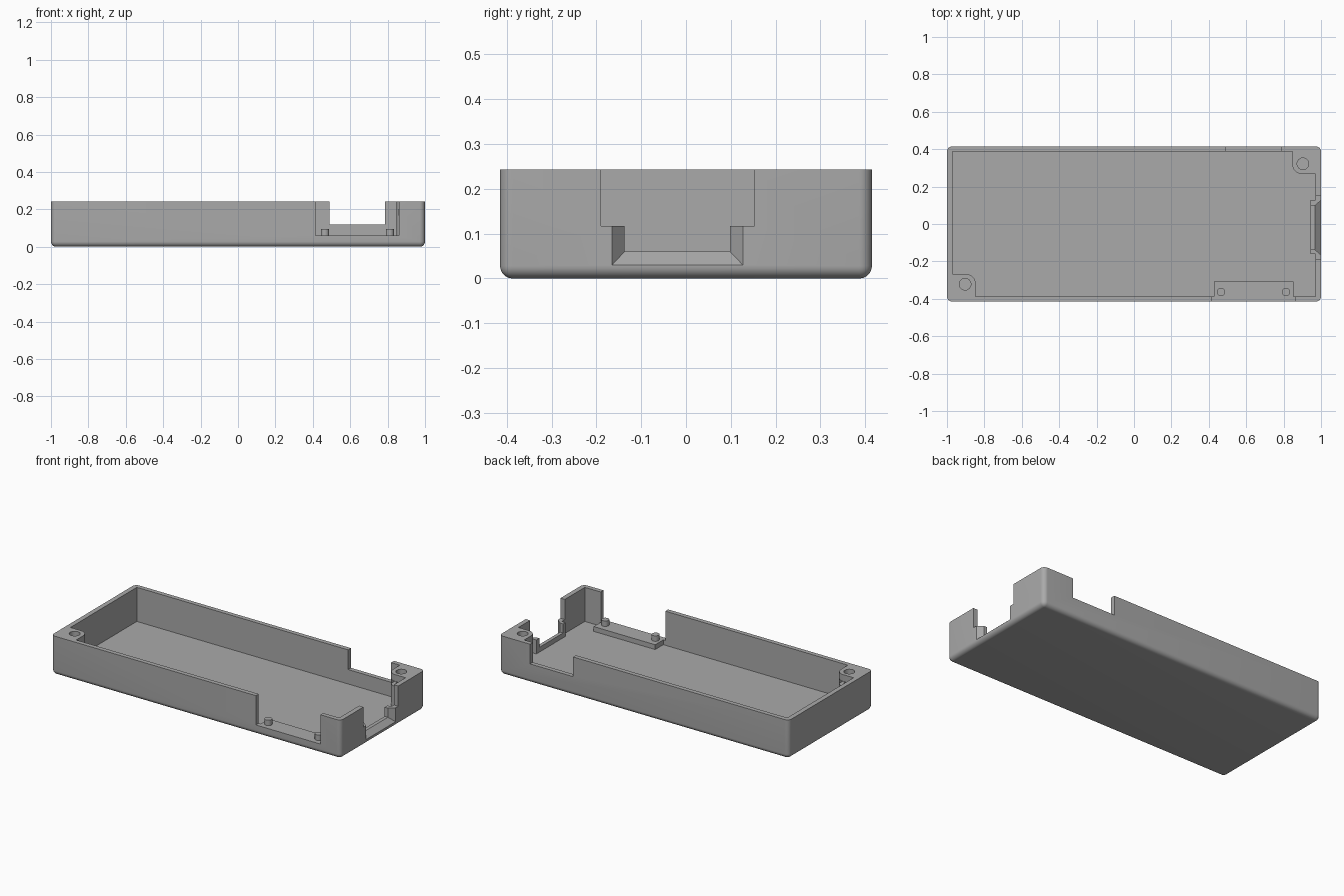
import bpy, bmesh, math

if "Cube" in bpy.data.objects:
    bpy.data.objects.remove(bpy.data.objects["Cube"], do_unlink=True)

L, W, H = 1.0, 0.415, 0.243      # half length, half width, height
IX, IY, FLOOR = 0.97, 0.387, 0.03
LEDGE = 0.06
PORT_TOP = 0.117

grey = bpy.data.materials.new("plain grey")
grey.use_nodes = True
colour = (0.4, 0.4, 0.4, 1)
grey.diffuse_color = colour
grey.node_tree.nodes["Principled BSDF"].inputs["Base Color"].default_value = colour


def finish(name, bm):
    bmesh.ops.recalc_face_normals(bm, faces=bm.faces)
    mesh = bpy.data.meshes.new(name)
    bm.to_mesh(mesh)
    bm.free()
    mesh.materials.append(grey)
    ob = bpy.data.objects.new(name, mesh)
    bpy.context.scene.collection.objects.link(ob)
    return ob


def box(name, x, y, z, round_if=None, radius=0.0):
    """Box from ranges; edges passing round_if(midpoint, direction) are rounded."""
    bm = bmesh.new()
    bmesh.ops.create_cube(bm, size=1)
    for v in bm.verts:
        v.co = [r[0] if c < 0 else r[1] for r, c in zip((x, y, z), v.co)]
    if round_if:
        edges = [e for e in bm.edges
                 if round_if((e.verts[0].co + e.verts[1].co) / 2,
                             (e.verts[1].co - e.verts[0].co).normalized())]
        bmesh.ops.bevel(bm, geom=edges, offset=radius, segments=8,
                        profile=0.5, affect='EDGES')
    return finish(name, bm)


def cylinder(name, x, y, z, r, sides=32):
    bm = bmesh.new()
    bmesh.ops.create_cone(bm, cap_ends=True, segments=sides, radius1=r,
                          radius2=r, depth=z[1] - z[0])
    bmesh.ops.translate(bm, vec=(x, y, sum(z) / 2), verts=bm.verts)
    return finish(name, bm)


def combine(target, tool, operation):
    mod = target.modifiers.new(tool.name, 'BOOLEAN')
    mod.operation, mod.solver, mod.object = operation, 'EXACT', tool
    bpy.context.view_layer.objects.active = target
    bpy.ops.object.modifier_apply(modifier=mod.name)
    bpy.data.objects.remove(tool, do_unlink=True)


def cut(target, tool):
    combine(target, tool, 'DIFFERENCE')


# Hollow tray with rounded bottom and corners
tray = box("tray", (-L, L), (-W, W), (0, H),
           lambda m, d: abs(d.z) > 0.9 or m.z < 0.01, 0.028)
cut(tray, box("cavity", (-IX, IX), (-IY, IY), (FLOOR, H + 0.1)))

# Pad thickening the end wall around the port
combine(tray, box("port_pad", (0.945, 0.98), (-0.16, 0.127),
                  (FLOOR - 0.01, PORT_TOP)), 'UNION')

# Screw bosses in opposite corners, with screw hole and nut slot
for s in (1, -1):
    xs = sorted((s * 0.847, s * 0.985))
    ys = sorted((s * 0.268, s * 0.4))
    boss = box("screw_boss", xs, ys, (FLOOR - 0.01, H),
               lambda m, d: abs(d.z) > 0.9 and abs(m.x) < 0.9 and abs(m.y) < 0.3, 0.05)
    combine(tray, boss, 'UNION')
    cx, cy = s * 0.903, s * 0.322
    cut(tray, cylinder("screw_hole", cx, cy, (0.08, H + 0.1), 0.031))
    cut(tray, box("nut_slot", (cx - 0.046, cx + 0.046),
                  sorted((s * 0.2, s * 0.37)), (0.17, 0.2)))

# Wall openings: front, back and end
cut(tray, box("front_opening", (0.414, 0.86), (-0.5, -IY), (LEDGE, 0.4)))
cut(tray, box("back_opening", (0.49, 0.787), (IY, 0.5), (0.12, 0.4)))
cut(tray, box("end_opening", (IX - 0.03, 1.1), (-0.19, 0.153), (PORT_TOP, 0.4)))

# Port: straight inner throat and flared outer mouth
cut(tray, box("port_throat", (0.9, 1.1), (-0.137, 0.098), (LEDGE, 0.3)))
bm = bmesh.new()
rings = [[bm.verts.new((x, y, z)) for y, z in ((a, 0.3), (a, low), (b, low), (b, 0.3))]
         for x, a, b, low in ((0.967, -0.137, 0.098, LEDGE), (1.0, -0.165, 0.127, FLOOR),
                              (1.1, -0.165, 0.127, FLOOR))]
for p, q in zip(rings, rings[1:]):
    for i in range(4):
        j = (i + 1) % 4
        bm.faces.new((p[i], p[j], q[j], q[i]))
bm.faces.new(rings[0])
bm.faces.new(rings[-1])
cut(tray, finish("port_mouth", bm))

# Mounting ledge with two locating pegs
ledge = box("mounting_ledge", (0.428, 0.853), (-IY - 0.01, -0.307), (FLOOR - 0.01, LEDGE))
pegs = [cylinder("locating_peg", x, -0.364, (LEDGE - 0.01, 0.094), 0.022)
        for x in (0.465, 0.812)]

# Smooth rounded surfaces, keep hard edges
for ob in [tray, ledge] + pegs:
    bpy.ops.object.select_all(action='DESELECT')
    ob.select_set(True)
    bpy.context.view_layer.objects.active = ob
    bpy.ops.object.shade_smooth_by_angle(angle=math.radians(30))
